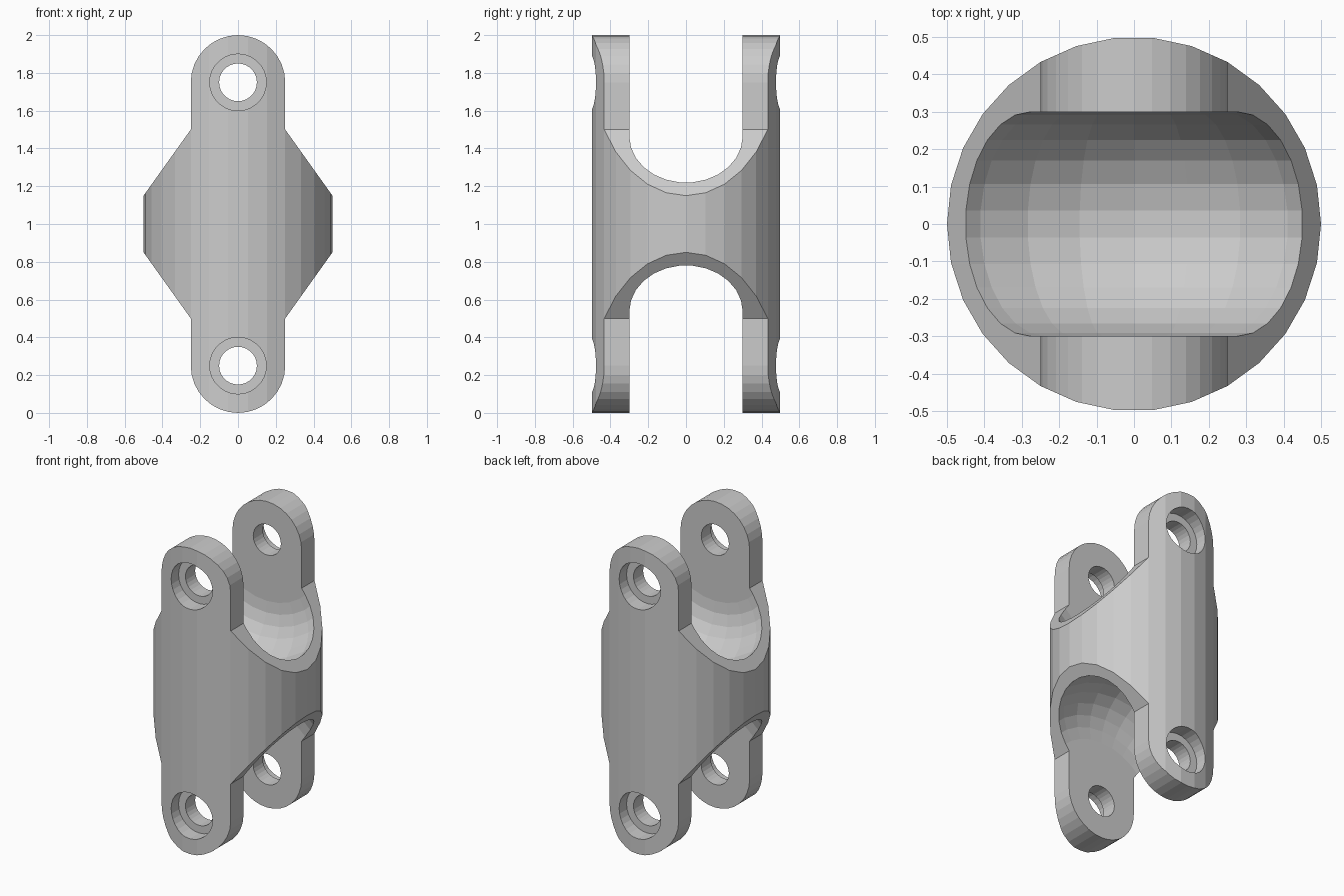
import bpy, bmesh
from math import sin, cos, pi
from mathutils import Vector

cube = bpy.data.objects.get("Cube")
if cube:
    bpy.data.objects.remove(cube)

RADIUS = 0.5      # outer radius of the sleeve
LUG = 0.25        # half width of each lug
PIN_Z = 1.75      # height of the upper pin axis
GAP = 0.3         # half width of the fork gap

steel = bpy.data.materials.new("plain grey")
steel.use_nodes = True
GREY = (0.6, 0.6, 0.6, 1)
steel.diffuse_color = GREY
steel.node_tree.nodes["Principled BSDF"].inputs["Base Color"].default_value = GREY


def finish(name, bm):
    bmesh.ops.recalc_face_normals(bm, faces=bm.faces)
    mesh = bpy.data.meshes.new(name)
    bm.to_mesh(mesh)
    bm.free()
    mesh.materials.append(steel)
    obj = bpy.data.objects.new(name, mesh)
    bpy.context.collection.objects.link(obj)
    return obj


def lathe(name, profile, steps, place):
    """Revolve (radius, height) points into a closed solid; place maps them to space."""
    bm = bmesh.new()
    rings = [[bm.verts.new(place(r * cos(2 * pi * i / steps), r * sin(2 * pi * i / steps), h))
              for i in range(steps)] for r, h in profile]
    for a, b in zip(rings, rings[1:]):
        for i in range(steps):
            j = (i + 1) % steps
            bm.faces.new((a[i], a[j], b[j], b[i]))
    bm.faces.new(rings[0])
    bm.faces.new(rings[-1])
    return finish(name, bm)


def extrude_y(name, outline, depth):
    bm = bmesh.new()
    face = bm.faces.new([bm.verts.new((x, -depth, z)) for x, z in outline])
    moved = bmesh.ops.extrude_face_region(bm, geom=[face])["geom"]
    bmesh.ops.translate(bm, vec=Vector((0, 2 * depth, 0)),
                        verts=[v for v in moved if isinstance(v, bmesh.types.BMVert)])
    return finish(name, bm)


def cut(target, tool, operation):
    mod = target.modifiers.new(tool.name, "BOOLEAN")
    mod.operation, mod.solver, mod.object = operation, "EXACT", tool
    bpy.context.view_layer.objects.active = target
    bpy.ops.object.modifier_apply(modifier=mod.name)
    bpy.data.objects.remove(tool)


# Round bar that the sleeve is cut from
body = lathe("double_fork_sleeve", [(RADIUS, -0.1), (RADIUS, 2.1)], 30,
             lambda u, v, h: (u, v, h))

# Side outline: rounded lugs at both ends, tapering out to the waist
upper = [(0.6, 1.01), (LUG, 1.5)]
upper += [(LUG * cos(pi * i / 16), PIN_Z + LUG * sin(pi * i / 16)) for i in range(17)]
upper += [(-LUG, 1.5), (-0.6, 1.01)]
lower = [(-x, 2 - z) for x, z in upper]
cut(body, extrude_y("side_outline", upper + lower, 0.7), "INTERSECT")

# Rounded fork pockets and stepped pin holes, one of each per end
pocket = [(0.4 + GAP * sin(pi * i / 13), -GAP * cos(pi * i / 13)) for i in range(14)]
drill = [(0.15, -0.6), (0.15, -0.4), (0.1, -0.4), (0.1, 0.4), (0.15, 0.4), (0.15, 0.6)]
for z in (PIN_Z, 2 - PIN_Z):
    def across(u, v, h, z=z):
        return (v, h, z + u)
    cut(body, lathe("fork_pocket", pocket, 30, across), "DIFFERENCE")
    cut(body, lathe("pin_hole", drill, 28, across), "DIFFERENCE")

# One flat-shaded colour throughout
body.data.materials.clear()
body.data.materials.append(steel)
for face in body.data.polygons:
    face.material_index = 0
    face.use_smooth = False
